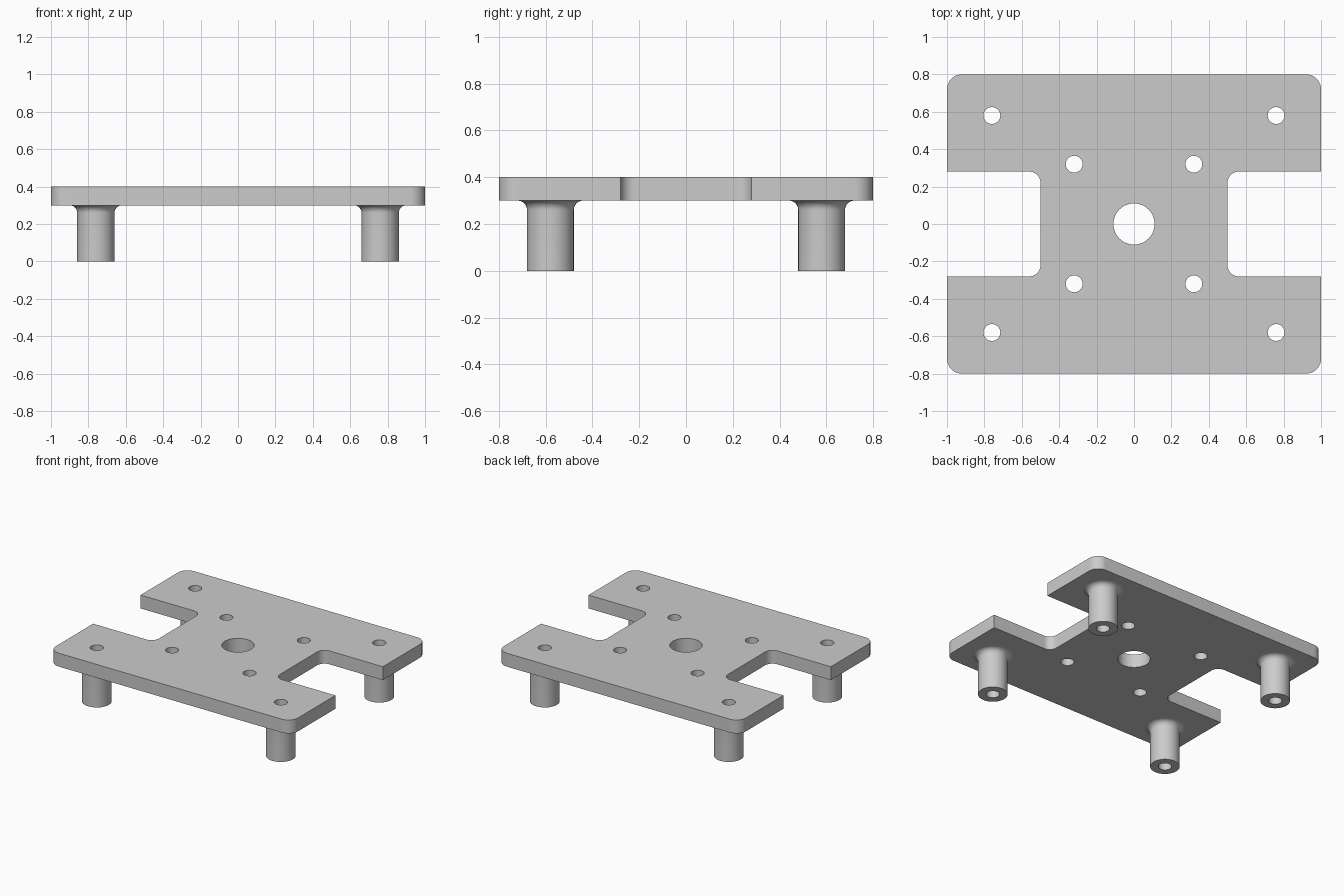
import bpy
import bmesh
from math import cos, sin, pi, radians
from mathutils import Matrix, Vector

cube = bpy.data.objects.get("Cube")
if cube:
    bpy.data.objects.remove(cube, do_unlink=True)

TOP, UNDER = 0.40, 0.30
BORE, LEG_R, FILLET = 0.045, 0.10, 0.04
LEG_X, LEG_Y = 0.76, 0.58
SIGNS = [(sx, sy) for sx in (-1, 1) for sy in (-1, 1)]

grey = bpy.data.materials.new("light_grey")
grey.use_nodes = True
colour = (0.6, 0.6, 0.6, 1)
grey.diffuse_color = colour
grey.node_tree.nodes["Principled BSDF"].inputs["Base Color"].default_value = colour


def arc(cx, cy, r, start, end, steps=10):
    """Points on an arc, angles in degrees."""
    angles = [radians(start + (end - start) * i / steps) for i in range(steps + 1)]
    return [(cx + r * cos(a), cy + r * sin(a)) for a in angles]


def circle(cx, cy, r):
    return arc(cx, cy, r, 0, 360, 48)[:-1]


def smooth(obj):
    bpy.ops.object.select_all(action="DESELECT")
    obj.select_set(True)
    bpy.context.view_layer.objects.active = obj
    bpy.ops.object.shade_smooth_by_angle(angle=radians(30))


def add_object(name, bm):
    mesh = bpy.data.meshes.new(name)
    bm.to_mesh(mesh)
    bm.free()
    mesh.materials.append(grey)
    obj = bpy.data.objects.new(name, mesh)
    bpy.context.collection.objects.link(obj)
    smooth(obj)
    return obj


# H-shaped plate outline: one quarter, mirrored round
quarter = arc(0.56, 0.22, 0.06, 180, 90) + [(1, 0.28)] + arc(0.92, 0.72, 0.08, 0, 90)
right = [(x, -y) for x, y in reversed(quarter)] + quarter
outline = right + [(-x, -y) for x, y in right]

# Holes: centre, four inner, four above the legs
holes = [circle(0, 0, 0.11)]
for sx, sy in SIGNS:
    holes.append(circle(sx * 0.32, sy * 0.32, BORE))
    holes.append(circle(sx * LEG_X, sy * LEG_Y, BORE))

# Plate: filled outline, extruded
curve = bpy.data.curves.new("plate_outline", "CURVE")
curve.dimensions = "2D"
curve.fill_mode = "BOTH"
curve.extrude = (TOP - UNDER) / 2
for loop in [outline] + holes:
    spline = curve.splines.new("POLY")
    spline.points.add(len(loop) - 1)
    for point, (x, y) in zip(spline.points, loop):
        point.co = (x, y, 0, 1)
    spline.use_cyclic_u = True
helper = bpy.data.objects.new("plate_outline", curve)
bpy.context.collection.objects.link(helper)
bpy.context.view_layer.update()
filled = bpy.data.meshes.new_from_object(
    helper.evaluated_get(bpy.context.evaluated_depsgraph_get()))
bpy.data.objects.remove(helper, do_unlink=True)

bm = bmesh.new()
bm.from_mesh(filled)
bpy.data.meshes.remove(filled)
bmesh.ops.remove_doubles(bm, verts=bm.verts, dist=1e-5)
bmesh.ops.recalc_face_normals(bm, faces=bm.faces)
bmesh.ops.translate(bm, verts=bm.verts, vec=(0, 0, (TOP + UNDER) / 2))
add_object("mounting_plate", bm)

# Legs: lathed tube with a fillet flaring into the plate
profile = [(BORE, UNDER), (BORE, 0), (LEG_R, 0)]
profile += arc(LEG_R + FILLET, UNDER - FILLET, FILLET, 180, 90)
for sx, sy in SIGNS:
    bm = bmesh.new()
    verts = [bm.verts.new((r, 0, z)) for r, z in profile]
    edges = [bm.edges.new(pair) for pair in zip(verts, verts[1:])]
    bmesh.ops.spin(bm, geom=verts + edges, cent=(0, 0, 0), axis=(0, 0, 1),
                   angle=2 * pi, steps=48, use_merge=True)
    bmesh.ops.remove_doubles(bm, verts=bm.verts, dist=1e-5)
    # Face the foot ring downward
    bm.normal_update()
    foot = min(bm.faces, key=lambda f: f.calc_center_median().z)
    if foot.normal.z > 0:
        bmesh.ops.reverse_faces(bm, faces=bm.faces)
    bm.transform(Matrix.Translation(Vector((sx * LEG_X, sy * LEG_Y, 0))))
    side = "left" if sx > 0 else "right"
    add_object(f"{'front' if sy < 0 else 'back'}_{side}_leg", bm)
